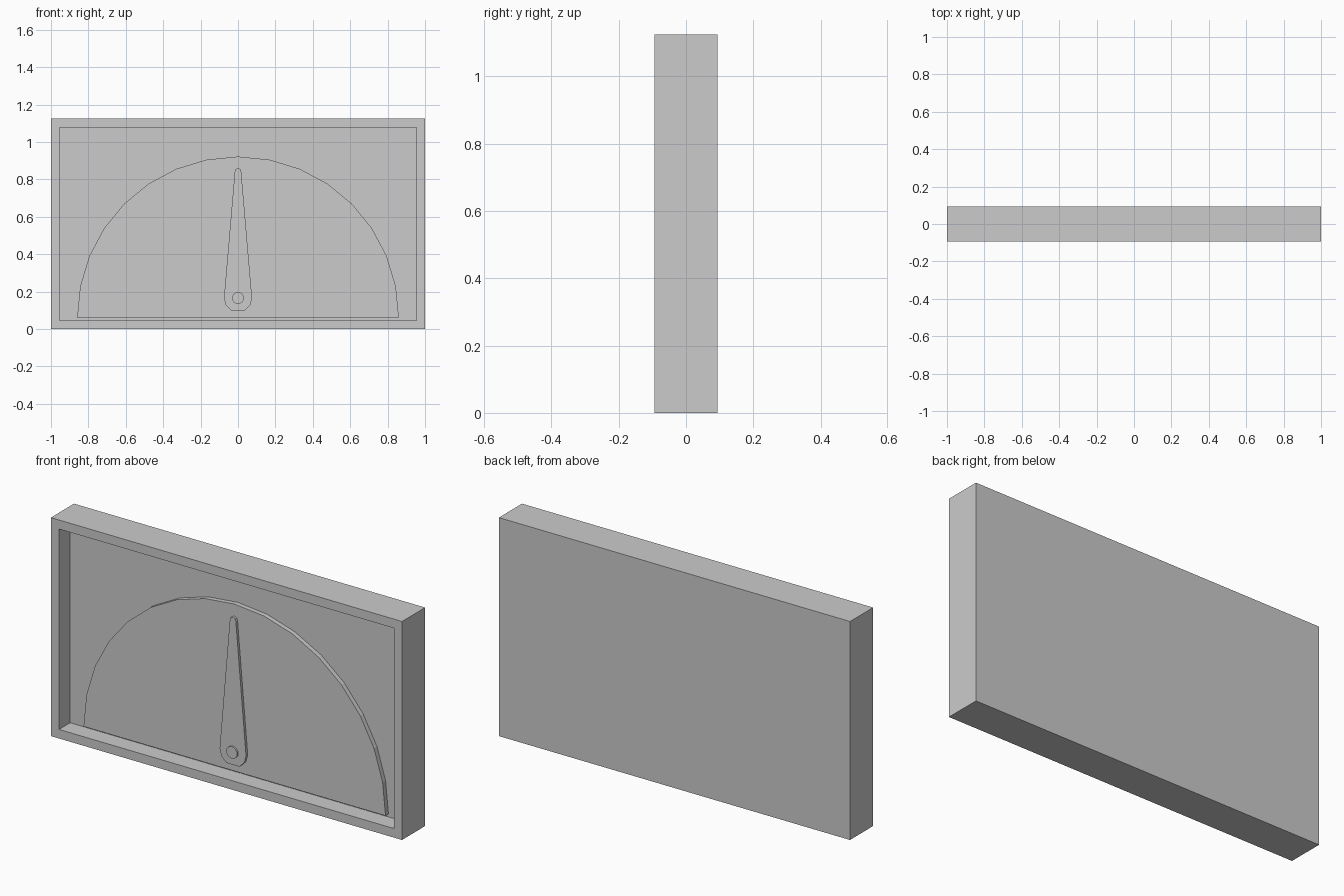
import bpy, bmesh
from math import sin, cos, pi, radians

if "Cube" in bpy.data.objects:
    bpy.data.objects.remove(bpy.data.objects["Cube"])

W, H, D = 1.0, 1.125, 0.094      # half width, height, half depth
B = 0.066                        # rim width
FLOOR = -0.004                   # y of the recessed panel
PLATE = -0.028                   # y of the dial plate face
NEEDLE = -0.042                  # y of the needle face


def finish(name, bm):
    bmesh.ops.recalc_face_normals(bm, faces=bm.faces)
    me = bpy.data.meshes.new(name)
    bm.to_mesh(me)
    bm.free()
    ob = bpy.data.objects.new(name, me)
    bpy.context.collection.objects.link(ob)
    return ob


def slab(name, outline, front, back):
    """Extrude an (x, z) outline from y=front to y=back."""
    bm = bmesh.new()
    face = bm.faces.new([bm.verts.new((x, front, z)) for x, z in outline])
    ext = bmesh.ops.extrude_face_region(bm, geom=[face], use_keep_orig=True)
    moved = [v for v in ext["geom"] if isinstance(v, bmesh.types.BMVert)]
    bmesh.ops.translate(bm, verts=moved, vec=(0, back - front, 0))
    return finish(name, bm)


def arc(cx, cz, r, angles):
    return [(cx + r * cos(radians(a)), cz + r * sin(radians(a))) for a in angles]


# Case: a box whose front is inset into a rim and pushed back
bm = bmesh.new()
bmesh.ops.create_cube(bm, size=1)
for v in bm.verts:
    v.co = (v.co.x * 2 * W, v.co.y * 2 * D, (v.co.z + 0.5) * H)
bm.normal_update()
front = min(bm.faces, key=lambda f: f.calc_center_median().y)
bmesh.ops.inset_region(bm, faces=[front], thickness=B)
ext = bmesh.ops.extrude_discrete_faces(bm, faces=[front])
for v in ext["faces"][0].verts:
    v.co.y = FLOOR
finish("case", bm)

# Half-round dial plate, half of a 32-sided disc
slab("dial_plate", arc(0, B - 0.004, 0.86, [i * 11.25 for i in range(17)]), PLATE, FLOOR)

# Tapered needle with a rounded foot and a narrow rounded tip
needle = arc(0, 0.165, 0.075, [180, 210, 240, 300, 330, 360])
needle += arc(0, 0.843, 0.017, [0, 45, 75, 105, 135, 180])
slab("needle", needle, NEEDLE, PLATE)

# Pivot pin
slab("pivot_pin", arc(0, 0.166, 0.031, [i * 22.5 for i in range(16)]), NEEDLE - 0.009, NEEDLE)
